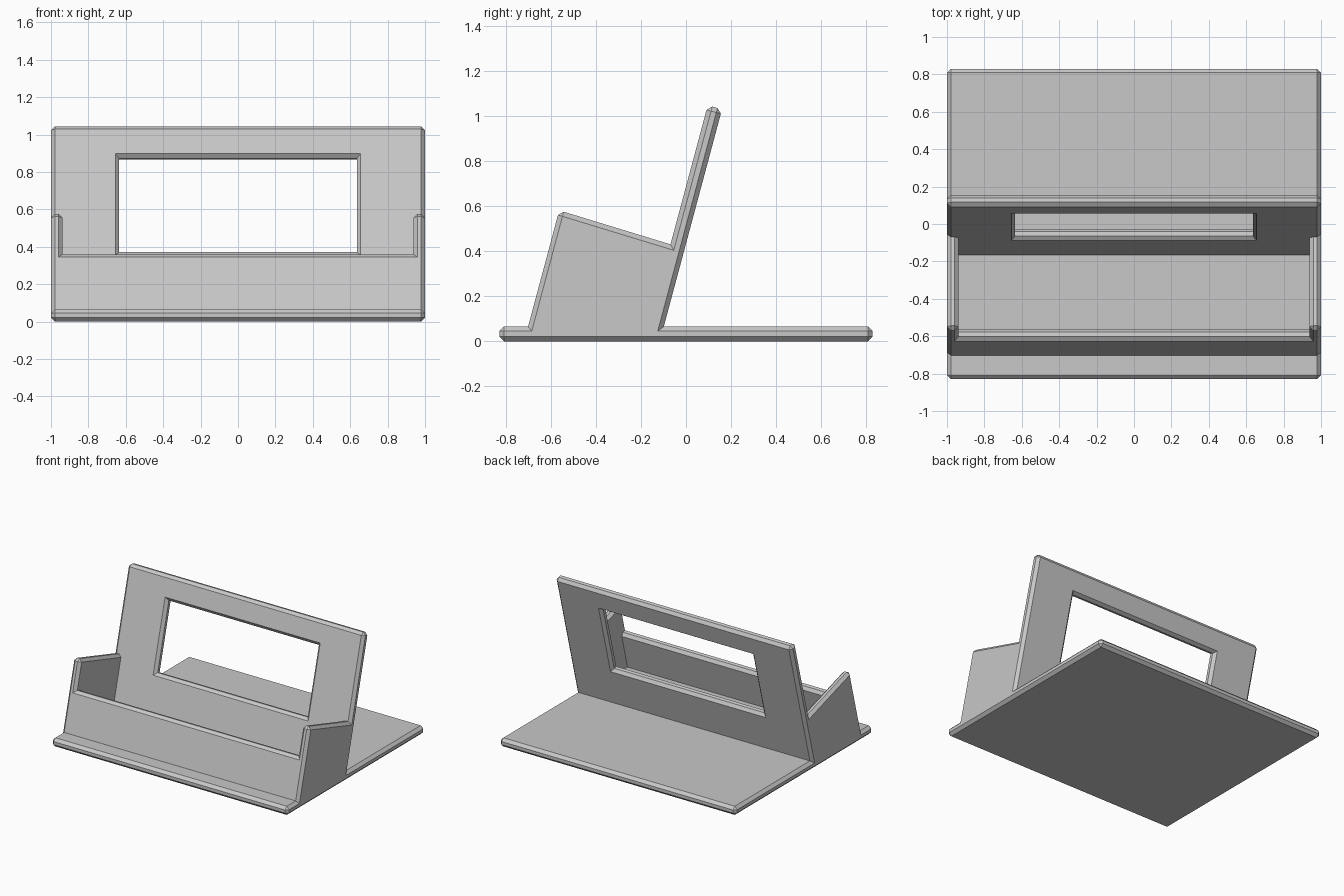
import bpy, bmesh, math
from collections import Counter

if "Cube" in bpy.data.objects:
    bpy.data.objects.remove(bpy.data.objects["Cube"], do_unlink=True)

TILT = math.radians(15)
SLOPE = math.tan(TILT)
THICK = 0.066
CHAMFER = 0.021


def panel(z):
    """Point on the front of the leaning back rest."""
    return (-0.069 + (z - 0.431) * SLOPE, z)


def front(z):
    """Point on the front of the leaning tray."""
    return (-0.702 + (z - THICK) * SLOPE, z)


def behind(p):
    """Point straight through a leaning sheet."""
    return (p[0] + THICK * math.cos(TILT), p[1] - THICK * math.sin(TILT))


def level(p):
    """Point through a leaning sheet at the same height."""
    return (p[0] + THICK / math.cos(TILT), p[1])


# Named points of the side profile (y, z)
P = {
    "base_front": (-0.83, 0), "base_back": (0.83, 0),
    "top_back": (0.83, THICK), "top_front": (-0.83, THICK),
    "lip_out": front(THICK), "lip_in": level(front(THICK)),
    "lip_top_out": front(0.365), "lip_top_in": behind(front(0.365)),
    "side_top": front(0.582), "notch": panel(0.431),
    "rest_out": panel(THICK), "rest_in": level(panel(THICK)),
    "sill_out": panel(0.376), "sill_in": behind(panel(0.376)),
    "head_out": panel(0.877), "head_in": behind(panel(0.877)),
    "rest_top_out": panel(1.049), "rest_top_in": behind(panel(1.049)),
}

# Profile regions, and the strips across the width that each one fills
ALL, ENDS, NO_WINDOW = (0, 1, 2, 3, 4), (0, 4), (0, 1, 3, 4)
X = (-1, -0.938, -0.635, 0.635, 0.938, 1)
REGIONS = [
    ("base_front base_back top_back rest_in rest_out lip_in lip_out top_front", ALL),
    ("lip_out lip_in lip_top_in lip_top_out", ALL),
    ("lip_in rest_out sill_out notch side_top lip_top_out lip_top_in", ENDS),
    ("rest_out rest_in sill_in sill_out", ALL),
    ("sill_out sill_in head_in head_out notch", NO_WINDOW),
    ("head_out head_in rest_top_in rest_top_out", ALL),
]

# Collect the walls of every filled cell; walls shared by two cells are inside
walls = []
for names, strips in REGIONS:
    loop = names.split()
    for s in strips:
        a, b = s, s + 1
        walls.append([(n, a) for n in loop])
        walls.append([(n, b) for n in loop])
        for n, m in zip(loop, loop[1:] + loop[:1]):
            walls.append([(n, a), (m, a), (m, b), (n, b)])
count = Counter(frozenset(w) for w in walls)

bm = bmesh.new()
verts = {}
for w in walls:
    if count[frozenset(w)] == 1:
        for k in w:
            if k not in verts:
                verts[k] = bm.verts.new((X[k[1]], *P[k[0]]))
        bm.faces.new([verts[k] for k in w])
bmesh.ops.recalc_face_normals(bm, faces=bm.faces)
bmesh.ops.dissolve_limit(bm, angle_limit=math.radians(1), verts=bm.verts, edges=bm.edges)
bm.normal_update()

# Chamfer the outward corners only
sharp = [e for e in bm.edges if e.is_manifold and e.is_convex
         and e.calc_face_angle() > math.radians(20)]
bmesh.ops.bevel(bm, geom=sharp, offset=CHAMFER, offset_type='OFFSET', segments=1,
                profile=0.5, affect='EDGES', clamp_overlap=True)
bmesh.ops.recalc_face_normals(bm, faces=bm.faces)

mesh = bpy.data.meshes.new("desk_stand")
bm.to_mesh(mesh)
bm.free()
stand = bpy.data.objects.new("desk_stand", mesh)
bpy.context.scene.collection.objects.link(stand)

# Plain grey material
mat = bpy.data.materials.new("light_grey")
mat.use_nodes = True
grey = (0.58, 0.58, 0.58, 1)
mat.diffuse_color = grey
mat.node_tree.nodes["Principled BSDF"].inputs["Base Color"].default_value = grey
mesh.materials.append(mat)
